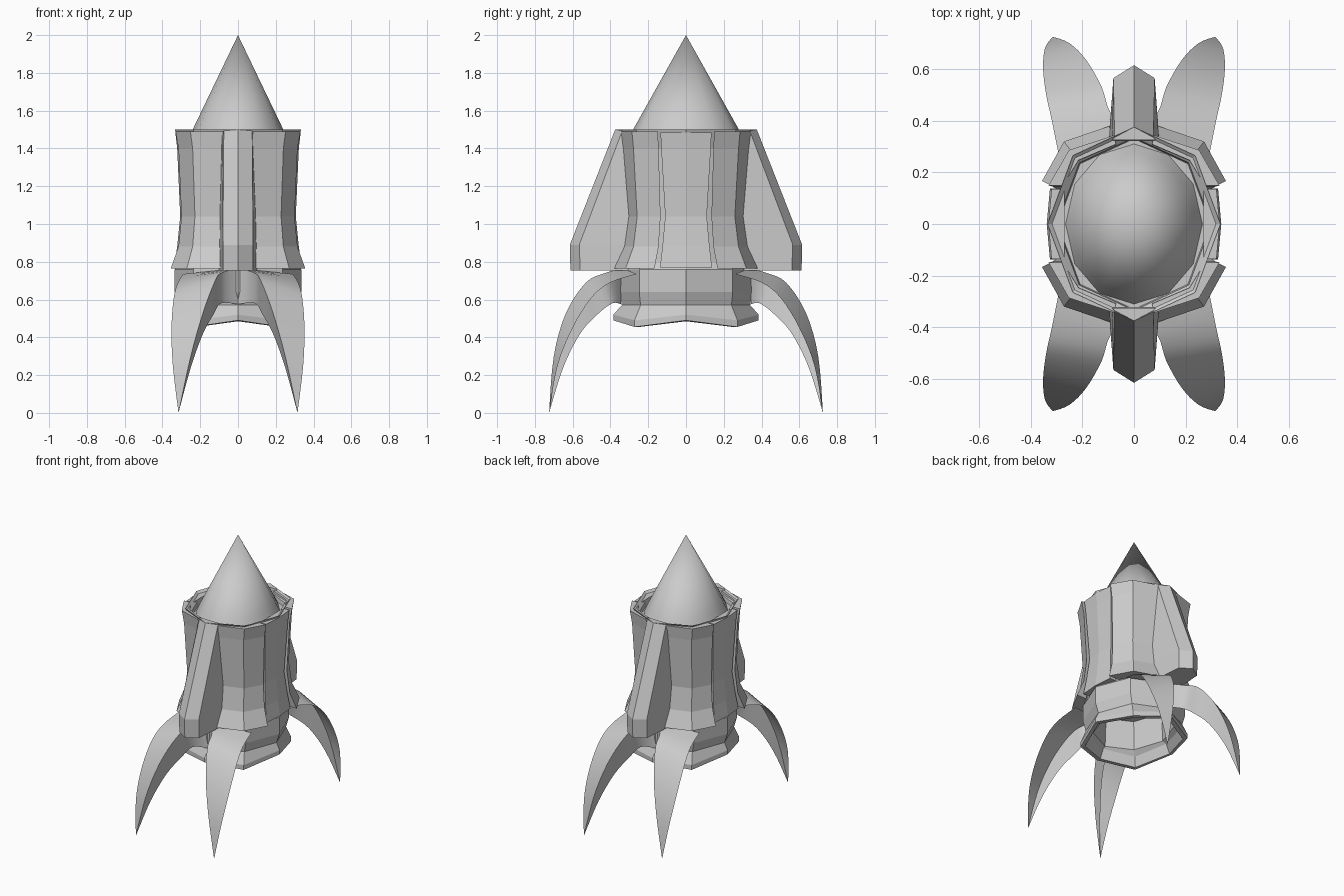
import bpy, bmesh, math

if "Cube" in bpy.data.objects:
    bpy.data.objects.remove(bpy.data.objects["Cube"])


def loft(name, rings, smooth=0, closed=True):
    """Skin a list of equal-length point rings; closed ones wrap round and get end caps."""
    bm = bmesh.new()
    vs = [[bm.verts.new(p) for p in r] for r in rings]
    n = len(rings[0])
    for a, b in zip(vs, vs[1:]):
        for i in range(n if closed else n - 1):
            j = (i + 1) % n
            bm.faces.new((a[i], a[j], b[j], b[i]))
    if closed:
        bm.faces.new(vs[0])
        bm.faces.new(vs[-1])
    bmesh.ops.remove_doubles(bm, verts=bm.verts, dist=0.0005)
    bmesh.ops.recalc_face_normals(bm, faces=bm.faces)
    me = bpy.data.meshes.new(name)
    bm.to_mesh(me)
    bm.free()
    ob = bpy.data.objects.new(name, me)
    bpy.context.collection.objects.link(ob)
    if smooth:
        bpy.ops.object.select_all(action='DESELECT')
        ob.select_set(True)
        bpy.context.view_layer.objects.active = ob
        bpy.ops.object.shade_smooth_by_angle(angle=math.radians(smooth))
    return ob


def oval(rx, ry, z, dip=0.0, n=8):
    """Many-sided oval; dip lowers every second corner."""
    return [(rx * math.cos(k * math.tau / n), ry * math.sin(k * math.tau / n),
             z - dip * (k % 2)) for k in range(n)]


def spline(pts, steps=4):
    """Catmull-Rom through 3D points."""
    p = [pts[0]] + pts + [pts[-1]]
    out = []
    for i in range(1, len(p) - 2):
        for s in range(steps):
            t = s / steps
            out.append(tuple(0.5 * (2 * b + (c - a) * t + (2 * a - 5 * b + 4 * c - d) * t * t
                                    + (3 * b - a - 3 * c + d) * t ** 3)
                             for a, b, c, d in zip(p[i - 1], p[i], p[i + 1], p[i + 2])))
    return out + [pts[-1]]


# Hull: open flared nozzle below, recessed cup above
loft("hull", [oval(*r) for r in [
    (.24, .29, .77), (.25, .30, .56), (.28, .32, .55, .03), (.31, .35, .485, .03),
    (.335, .385, .49, .035), (.335, .385, .52, .03), (.31, .34, .57),
    (.335, .35, .64), (.335, .35, .76), (.30, .335, .80), (.29, .325, 1.04),
    (.30, .335, 1.40), (.335, .375, 1.50), (.30, .335, 1.47), (.295, .33, 1.44)]])

# Nose cone
loft("nose_cone", [oval(.265, .31, 1.44, 0, 12), oval(.24, .28, 1.50, 0, 12), oval(0, 0, 2.0, 0, 12)], 40)

# Four corner armour panels with flared skirts: (z, x scale, y scale)
levels = [(1.49, 1.05, 1.03), (1.40, 1.0, 1.0), (1.04, .95, .93), (.88, 1.0, 1.0), (.765, 1.13, 1.15)]
corner = [(.315, .145), (.24, .278), (.075, .333), (.07, .30), (.215, .24), (.275, .145)]
# Side panels between the corners
side = [(.31, -.125), (.322, 0), (.31, .125), (.27, .125), (.27, -.125)]
for sx in (1, -1):
    for sy in (1, -1):
        loft("corner_panel", [[(sx * x * (kx if i < 3 else 1), sy * y * ky, z)
                               for i, (x, y) in enumerate(corner)] for z, kx, ky in levels])
    loft("side_panel", [[(sx * x * (kx if i < 3 else 1), y * ky, z) for i, (x, y) in enumerate(side)]
                        for z, kx, ky in [(1.485, 1.03, 1.08), (1.40, 1, 1.05), (1.04, .95, .88),
                                          (.88, 1, 1), (.77, 1.05, 1.1)]])

# Front and back sloping boosters: (z, root x, root y, edge x, edge y, ridge y)
for sy in (1, -1):
    loft("booster", [[(-r, sy * b, z), (-e, sy * ey, z), (0, sy * ry, z), (e, sy * ey, z), (r, sy * b, z)]
                     for z, r, b, e, ey, ry in [(1.50, .085, .325, .075, .335, .375),
                                                (.89, .1, .28, .08, .565, .615),
                                                (.755, .1, .30, .08, .56, .612)]])

# Four curved claw legs: an outer blade and an inner flank meeting at a ridge, hollow underneath
tip = (.315, .725, 0)
ridge = spline([(0, .335, .765), (.09, .43, .74), (.125, .53, .69), (.185, .635, .53), (.25, .70, .3), tip])
outer = spline([(.29, .26, .735), (.318, .40, .69), (.34, .5, .61), (.352, .6, .45), (.345, .68, .25), tip])
flank = spline([(0, .345, .575), (.09, .39, .58), (.13, .47, .52), (.185, .56, .42), (.25, .65, .24), tip])
for sx in (1, -1):
    for sy in (1, -1):
        loft("claw_leg", [[(sx * x, sy * y, z) for x, y, z in ring]
                          for ring in zip(outer, ridge, flank)], 30, False)
